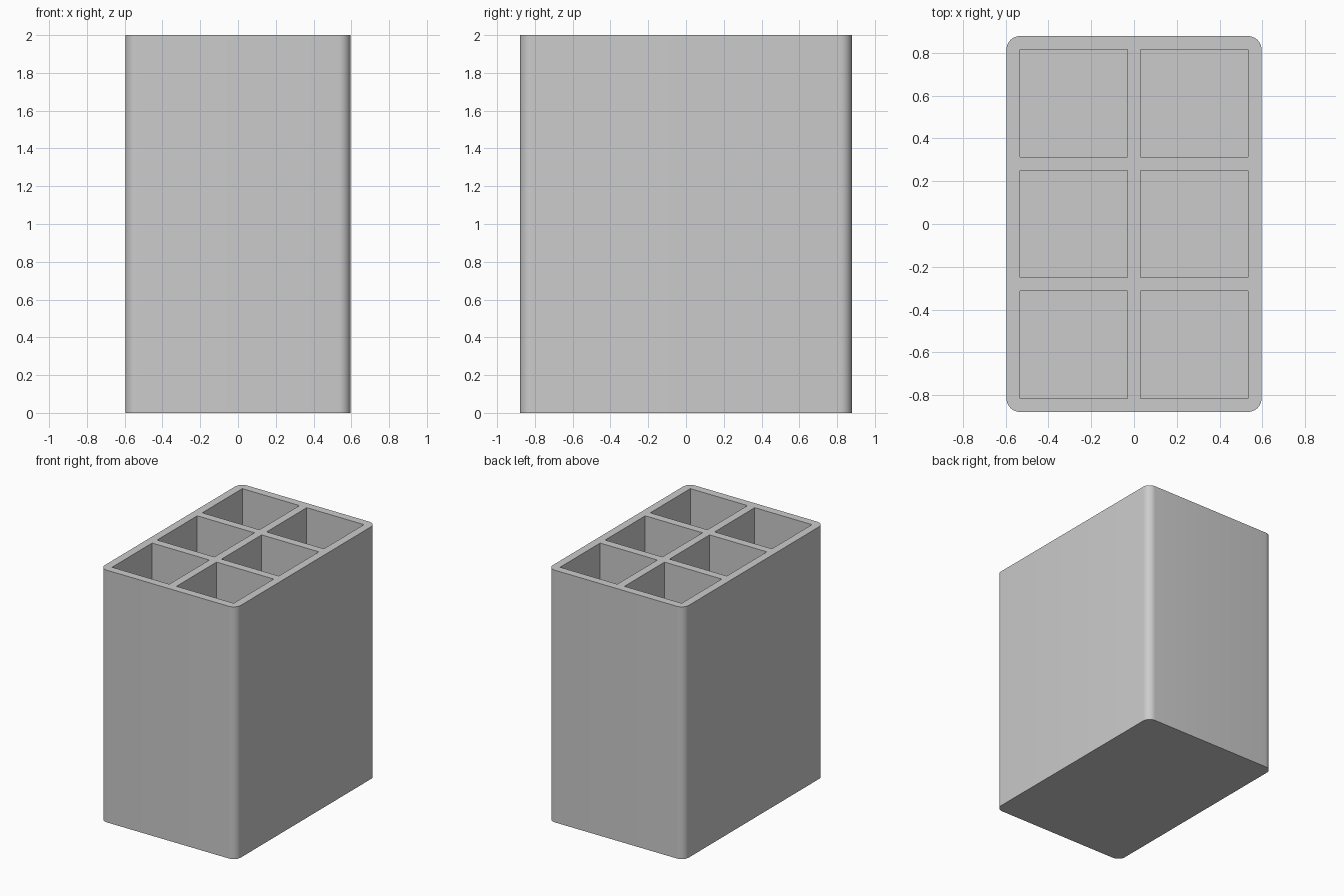
import bpy, bmesh
from mathutils import Matrix, Vector

if "Cube" in bpy.data.objects:
    bpy.data.objects.remove(bpy.data.objects["Cube"])

CELL = 0.502                      # inner width of a square compartment
WALL = 0.063                      # wall, divider and floor thickness
HEIGHT = 2.0
COLS, ROWS = 2, 3
PITCH = CELL + WALL
WIDTH = COLS * PITCH + WALL
DEPTH = ROWS * PITCH + WALL


def add_box(bm, centre, size):
    m = Matrix.Translation(centre) @ Matrix.Diagonal((*size, 1.0))
    return bmesh.ops.create_cube(bm, size=1.0, matrix=m)


def make_object(name, bm):
    mesh = bpy.data.meshes.new(name)
    bm.to_mesh(mesh)
    bm.free()
    obj = bpy.data.objects.new(name, mesh)
    bpy.context.collection.objects.link(obj)
    return obj


grey = bpy.data.materials.new("light_grey")
grey.diffuse_color = (0.6, 0.6, 0.6, 1.0)
grey.use_nodes = True
grey.node_tree.nodes["Principled BSDF"].inputs["Base Color"].default_value = grey.diffuse_color

# Outer block with rounded vertical corners
bm = bmesh.new()
add_box(bm, (0, 0, HEIGHT / 2), (WIDTH, DEPTH, HEIGHT))
upright = [e for e in bm.edges
           if abs((e.verts[0].co - e.verts[1].co).normalized().z) > 0.9]
bmesh.ops.bevel(bm, geom=upright, offset=WALL, segments=8, profile=0.5,
                affect='EDGES')
holder = make_object("compartment_holder", bm)
holder.data.materials.append(grey)

# Grid of square compartments, open at the top
bm = bmesh.new()
top = HEIGHT + 0.1
for i in range(COLS):
    for j in range(ROWS):
        add_box(bm, ((i - (COLS - 1) / 2) * PITCH,
                     (j - (ROWS - 1) / 2) * PITCH,
                     (WALL + top) / 2), (CELL, CELL, top - WALL))
cutter = make_object("compartment_cutter", bm)
cutter.data.materials.append(grey)
cutter.hide_render = True

cut = holder.modifiers.new("compartments", 'BOOLEAN')
cut.operation = 'DIFFERENCE'
cut.solver = 'EXACT'
cut.object = cutter

bpy.context.view_layer.objects.active = holder
holder.select_set(True)
bpy.ops.object.modifier_apply(modifier=cut.name)
bpy.data.objects.remove(cutter)

# Smooth rounded corners, crisp rims
bpy.ops.object.shade_smooth_by_angle()
